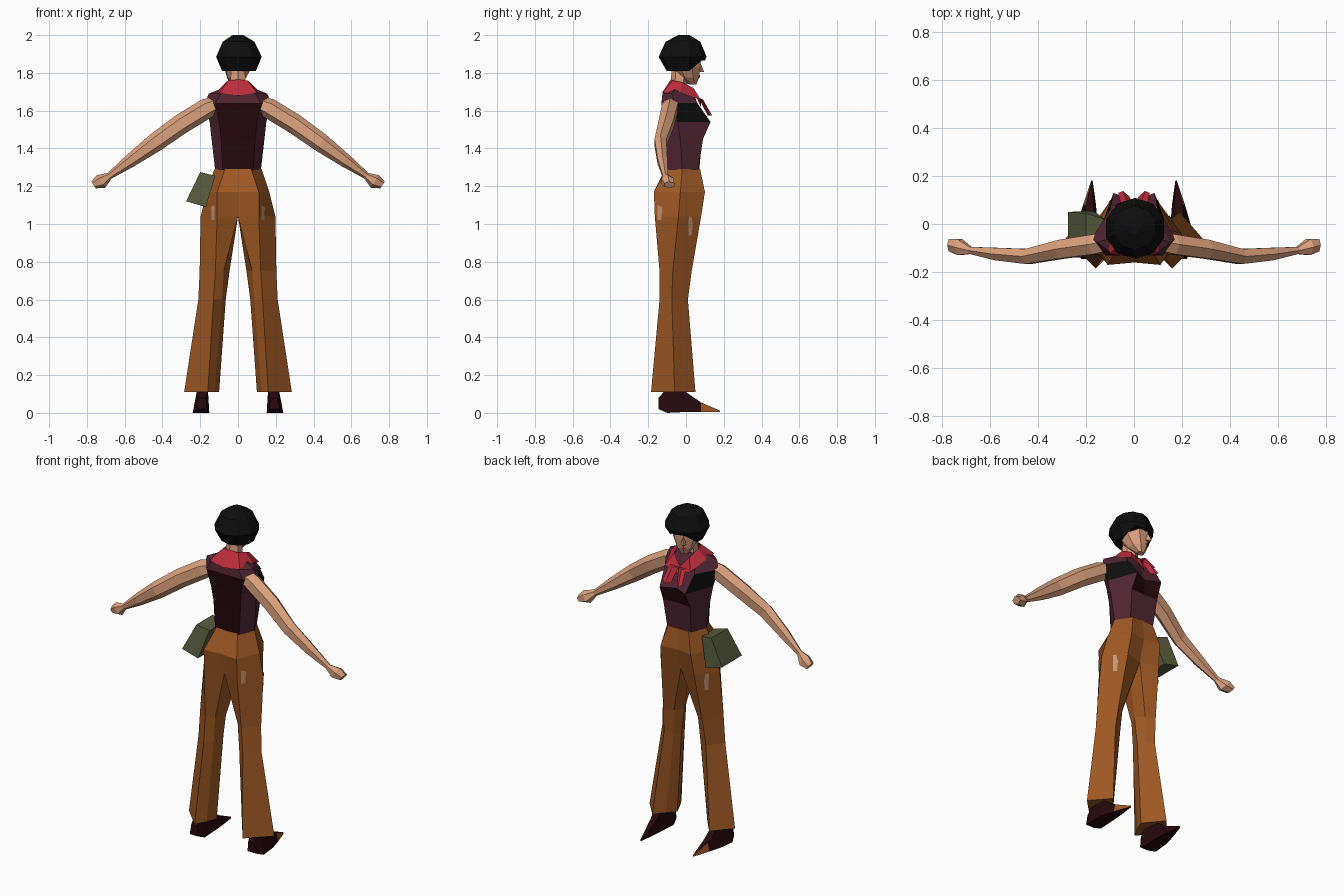
import bpy, bmesh, math
from mathutils import Vector, Matrix

if "Cube" in bpy.data.objects:
    bpy.data.objects.remove(bpy.data.objects["Cube"])


def linear(r, g, b):
    return tuple((c / 255 / 12.92 if c < 11 else ((c / 255 + .055) / 1.055) ** 2.4) for c in (r, g, b)) + (1,)


MATS = {}
for mat_name, rgb in {"skin": (218, 160, 124), "hair_black": (14, 14, 14), "trouser_orange": (158, 88, 35),
                      "scarf_red": (190, 45, 60), "plum": (82, 38, 52), "dark_maroon": (38, 8, 14),
                      "bag_olive": (88, 92, 62), "worn_patch": (196, 150, 118)}.items():
    MATS[mat_name] = bpy.data.materials.new(mat_name)
    MATS[mat_name].diffuse_color = linear(*rgb)


def finish(name, bm, mats, rule=None):
    bmesh.ops.recalc_face_normals(bm, faces=bm.faces)
    bm.normal_update()
    if rule:
        for f in bm.faces:
            f.material_index = rule(f.calc_center_median(), f.normal)
    me = bpy.data.meshes.new(name)
    bm.to_mesh(me)
    bm.free()
    ob = bpy.data.objects.new(name, me)
    bpy.context.collection.objects.link(ob)
    for m in mats:
        me.materials.append(MATS[m])
    return ob


def loft(name, rings, mats, mirror=False, closed=True, caps=True, rule=None, rotate=0):
    """Skin a list of rings of 3D points, optionally mirrored across x = 0."""
    bm = bmesh.new()
    vs = [[bm.verts.new(p) for p in r] for r in rings]
    n = len(rings[0])
    for a, b in zip(vs, vs[1:]):
        for i in range(n if closed else n - 1):
            j = (i + 1) % n
            quad = (a[i], a[j], b[j], b[i])
            if mirror and all(abs(v.co.x) < .001 for v in quad):
                continue
            bm.faces.new(quad)
    if caps:
        bm.faces.new(vs[0])
        bm.faces.new(vs[-1])
    if rotate:
        bmesh.ops.rotate(bm, verts=bm.verts, matrix=Matrix.Rotation(rotate, 3, 'Z'))
    if mirror:
        bmesh.ops.mirror(bm, geom=bm.verts[:] + bm.edges[:] + bm.faces[:], axis='X', merge_dist=.0005)
    bmesh.ops.remove_doubles(bm, verts=bm.verts, dist=.0002)
    return finish(name, bm, mats, rule)


def level(z, *pts):
    return [(x, y, z) for x, y in pts]


def ellipse(cx, cy, z, rx, ry, n=8):
    return [(cx + rx * math.sin(2 * math.pi * i / n), cy + ry * math.cos(2 * math.pi * i / n), z) for i in range(n)]


# Flared trousers: hips joined at the centre, legs splitting at the crotch
trousers = loft("trousers", [
    level(1.29, (0, -.11), (.07, -.105), (.125, -.02), (.07, .075), (0, .075), (0, -.02)),
    level(1.17, (0, -.16), (.11, -.17), (.165, -.03), (.10, .10), (0, .085), (0, -.03)),
    level(1.04, (0, -.13), (.11, -.165), (.198, -.04), (.11, .08), (0, .05), (0, -.04)),
    level(.75, (.075, -.11), (.12, -.14), (.203, -.07), (.13, .03), (.08, 0), (.045, -.05)),
    level(.60, (.085, -.11), (.13, -.14), (.21, -.075), (.14, .01), (.09, -.01), (.065, -.05)),
    level(.11, (.125, -.12), (.16, -.185), (.285, -.06), (.19, .05), (.14, -.01), (.10, -.06)),
], ["trouser_orange"], mirror=True)


# Sleeveless top: dark back panel, black armhole panels, plum elsewhere
def top_rule(c, n):
    if n.y < -.75 and c.z < 1.65:
        return 1
    if 1.5 < c.z < 1.65 and abs(c.x) > .09 and n.y > -.3:
        return 2
    if 1.45 < c.z < 1.54 and abs(c.x) < .08 and c.y > 0:
        return 1
    return 0


loft("sleeveless_top", [
    level(1.285, (0, -.108), (.08, -.104), (.121, -.02), (.08, .065), (0, .07)),
    level(1.45, (0, -.11), (.09, -.105), (.14, -.03), (.09, .09), (0, .085)),
    level(1.54, (0, -.115), (.10, -.115), (.15, -.045), (.085, .13), (0, .09)),
    level(1.64, (0, -.13), (.12, -.13), (.175, -.06), (.10, .06), (0, .055)),
    level(1.69, (0, -.125), (.09, -.125), (.155, -.075), (.08, .03), (0, .04)),
    level(1.73, (0, -.09), (.045, -.08), (.055, -.05), (.045, 0), (0, .01)),
], ["plum", "dark_maroon", "hair_black"], mirror=True, closed=False, caps=False, rule=top_rule)

# Neck scarf with an open front and two hanging tails
loft("scarf_collar", [
    [(0, -.137, 1.68), (.10, -.125, 1.695), (.115, -.03, 1.70), (.085, .08, 1.655), (0, .078, 1.62)],
    [(0, -.08, 1.765), (.05, -.07, 1.76), (.065, -.02, 1.75), (.05, .04, 1.72), (0, .06, 1.66)],
], ["scarf_red"], mirror=True, closed=False, caps=False)
loft("scarf_tails", [
    [(.0, .07, 1.66), (.055, .075, 1.665), (.03, .09, 1.66)],
    [(.02, .115, 1.575), (.065, .13, 1.59), (.045, .137, 1.575)],
], ["scarf_red"], mirror=True)


# Arms: six-sided sections along the shoulder, elbow, wrist and fist
def arm_ring(x, y, z, hu, hv):
    return [(x + .55 * hu * math.cos(a), y + hv * math.sin(a), z + .83 * hu * math.cos(a))
            for a in (i * math.pi / 3 for i in range(6))]


loft("arms", [arm_ring(*s) for s in (
    (.11, -.075, 1.635, .045, .045), (.16, -.085, 1.615, .054, .048), (.30, -.105, 1.53, .054, .045),
    (.44, -.135, 1.43, .050, .036), (.57, -.125, 1.335, .036, .030), (.68, -.11, 1.255, .018, .017),
    (.725, -.096, 1.225, .040, .038), (.765, -.088, 1.207, .022, .030))], ["skin"], mirror=True)

# Neck and head, the face turned a little to one side
TURN = math.radians(25)
loft("neck", [ellipse(0, -.04, 1.69, .05, .045, 6), ellipse(0, -.03, 1.83, .042, .045, 6)], ["skin"])
face = loft("face", [
    ellipse(0, .04, 1.738, .024, .018), ellipse(0, .018, 1.775, .052, .058),
    ellipse(0, 0, 1.83, .075, .084), ellipse(0, 0, 1.90, .08, .085)], ["skin"], rotate=TURN)
loft("nose", [ellipse(0, .08, 1.805, .014, .026, 4), ellipse(0, .076, 1.85, .006, .01, 4)],
     ["skin"], rotate=TURN)

# Bobbed hair: the rim is lifted above the face to form a fringe
rim = [(x, y, 1.865 if y > .04 else 1.81) for x, y, z in ellipse(.005, -.012, 0, .094, .09, 10)]
rim = [(x, y + (.022 if y > .04 else 0), z) for x, y, z in rim]
loft("hair", [
    rim, ellipse(.005, -.018, 1.885, .127, .127, 10),
    ellipse(.003, -.016, 1.965, .088, .092, 10), ellipse(0, -.012, 2.0, .03, .03, 10)], ["hair_black"])

# Shoes: pointed, with bright outer toe facets
def shoe_ring(y, b0, b1, t0, t1, z0, z1):
    return [(b0, y, z0), (b1, y, z0), (t1, y, z1), (t0, y, z1)]


loft("shoes", [
    shoe_ring(-.145, .165, .22, .17, .21, .02, .08), shoe_ring(-.10, .152, .24, .16, .215, 0, .13),
    shoe_ring(0, .152, .235, .168, .21, .005, .11), shoe_ring(.08, .158, .212, .168, .20, .005, .055),
    shoe_ring(.18, .172, .178, .173, .177, .004, .012)],
    ["dark_maroon", "trouser_orange"], mirror=True,
    rule=lambda c, n: 1 if c.y > .09 and n.x * c.x > .05 and n.z > -.5 else 0)

# Hip pouch: tilted, wider at the bottom
loft("hip_pouch", [
    [(-.20, -.11, 1.275), (-.12, -.10, 1.255), (-.12, .02, 1.255), (-.20, .045, 1.275)],
    [(-.275, -.14, 1.12), (-.17, -.14, 1.09), (-.17, .055, 1.09), (-.275, .05, 1.12)]], ["bag_olive"])

# Thin plates laid on a surface: worn spots on the trousers, and the lips
bpy.context.view_layer.update()


def plate(name, target, points, direction, mat):
    d = Vector(direction).normalized()
    bm = bmesh.new()
    verts = []
    for p in points:
        hit, loc, normal, _ = target.ray_cast(Vector(p) - d, d)
        if hit:
            verts.append(bm.verts.new(loc - d * .005))
    if len(verts) > 2:
        bm.faces.new(verts)
    finish(name, bm, [mat])


for s, side in ((-1, "left"), (1, "right")):
    plate("thigh_worn_spot_" + side, trousers,
          [(s * .1, y, z) for y, z in ((.012, .94), (.03, .94), (.036, 1.0), (.03, 1.04), (.015, 1.04))],
          (-s, 0, 0), "worn_patch")
    plate("seat_worn_spot_" + side, trousers,
          [(s * x, -.1, z) for x, z in ((.125, 1.02), (.14, 1.02), (.142, 1.09), (.125, 1.1))],
          (0, 1, 0), "worn_patch")
turn = Matrix.Rotation(TURN, 3, 'Z')
plate("lips", face, [turn @ Vector(p) for p in ((-.018, 0, 1.782), (0, 0, 1.774), (.018, 0, 1.782), (0, 0, 1.79))],
      turn @ Vector((0, -1, 0)), "scarf_red")

for m in bpy.data.materials:
    if m.users and not m.is_grease_pencil:
        m.use_nodes = True
        m.node_tree.nodes["Principled BSDF"].inputs["Base Color"].default_value = m.diffuse_color
